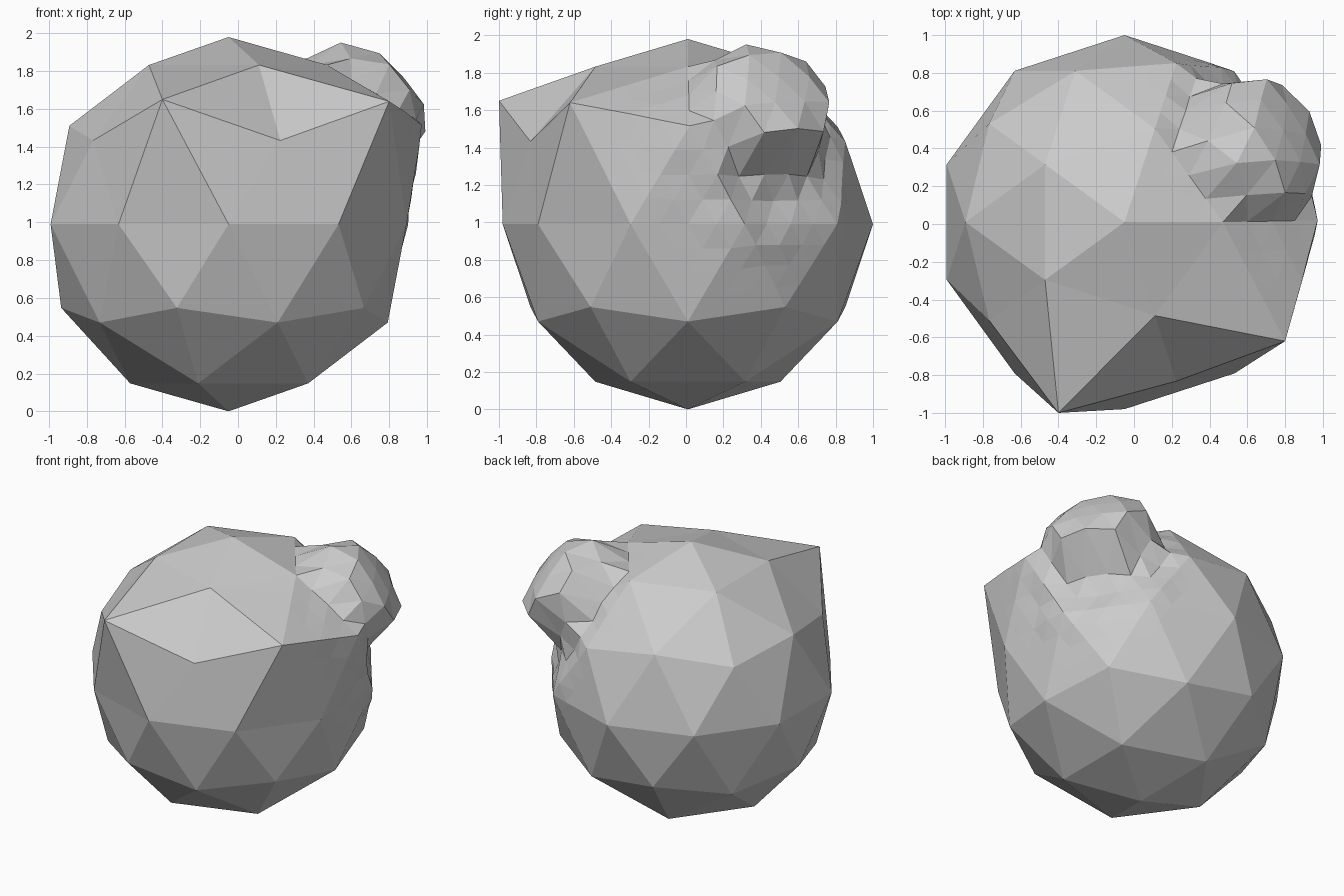
import bpy, bmesh, random
from mathutils import Vector

cube = bpy.data.objects.get("Cube")
if cube:
    bpy.data.objects.remove(cube, do_unlink=True)

random.seed(4)
RADIUS = 0.99
CENTRE = Vector((-0.05, 0.01, 0.99))
REGION = Vector((0.8, 0.45, 0.4)).normalized()
HUMP = Vector((0.68, 0.40, 0.61)).normalized()
NECK = Vector((0.83, 0.48, 0.22)).normalized()


def fade(angle, inner, outer):
    """1 inside the inner angle, easing to 0 at the outer one."""
    t = min(max((outer - angle) / (outer - inner), 0), 1)
    return t * t * (3 - 2 * t)


# Low-poly ball
bm = bmesh.new()
bmesh.ops.create_icosphere(bm, subdivisions=2, radius=RADIUS)

# Pulled corners: brow spike, side spike and the ridge below the hump
for corner in ((-0.4, -1.0, 1.65), (0.8, -0.62, 1.64), (0.98, 0.02, 1.52)):
    target = Vector(corner) - CENTRE
    nearest = max(bm.verts, key=lambda v: v.co.normalized().dot(target.normalized()))
    nearest.co = target

# Finer faces on one side for the sculpted area
edges = {e for f in bm.faces
         if f.calc_center_median().normalized().dot(REGION) > 0.62
         for e in f.edges}
bmesh.ops.subdivide_edges(bm, edges=list(edges), cuts=3, use_grid_fill=True)

# Blocky hump, hollow neck beneath it and small lumps
fine = {v for v in bm.verts
        if v.co.normalized().dot(REGION) > 0.62 and len(v.link_edges) > 4}
for v in fine:
    d = v.co.normalized()
    length = v.co.length
    hump = fade(d.angle(HUMP), 0.24, 0.44)
    neck = fade(d.angle(NECK), 0.05, 0.38)
    lumps = fade(d.angle(REGION), 0.4, 0.75)
    length -= 0.06 * neck * (1 - hump)
    length += random.uniform(-0.018, 0.022) * lumps
    length += hump * max(0, 1.25 - length)
    v.co = d * length

bmesh.ops.triangulate(bm, faces=bm.faces[:])
bmesh.ops.translate(bm, verts=bm.verts[:], vec=CENTRE)
bmesh.ops.recalc_face_normals(bm, faces=bm.faces[:])

mesh = bpy.data.meshes.new("sculpted_rock")
bm.to_mesh(mesh)
bm.free()
rock = bpy.data.objects.new("sculpted_rock", mesh)
bpy.context.collection.objects.link(rock)
